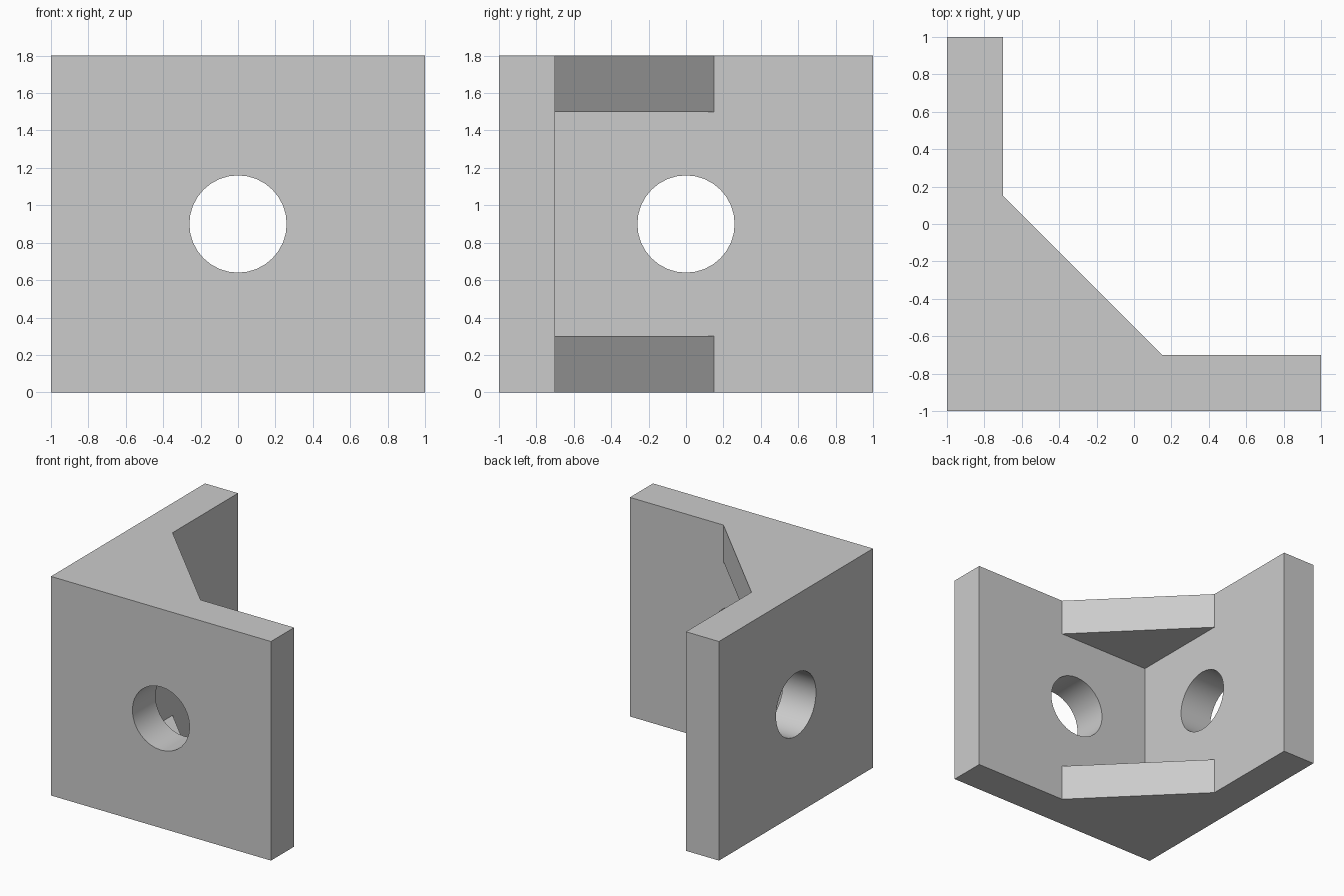
import bpy
import bmesh
from math import pi, radians
from mathutils import Matrix

cube = bpy.data.objects.get("Cube")
if cube:
    bpy.data.objects.remove(cube, do_unlink=True)

HEIGHT, INNER, GUSSET_END = 1.8, -0.7, 0.15
GUSSET_THICK, HOLE_RADIUS = 0.3, 0.26

grey = bpy.data.materials.new("plain grey")
grey.use_nodes = True
color = (0.6, 0.6, 0.6, 1)
grey.diffuse_color = color
grey.node_tree.nodes["Principled BSDF"].inputs["Base Color"].default_value = color


def make_object(name, bm):
    bmesh.ops.recalc_face_normals(bm, faces=bm.faces)
    mesh = bpy.data.meshes.new(name)
    bm.to_mesh(mesh)
    bm.free()
    mesh.materials.append(grey)
    obj = bpy.data.objects.new(name, mesh)
    bpy.context.collection.objects.link(obj)
    return obj


def prism(name, outline, bottom, top):
    bm = bmesh.new()
    face = bm.faces.new([bm.verts.new((x, y, bottom)) for x, y in outline])
    grown = bmesh.ops.extrude_face_region(bm, geom=[face])["geom"]
    verts = [v for v in grown if isinstance(v, bmesh.types.BMVert)]
    bmesh.ops.translate(bm, verts=verts, vec=(0, 0, top - bottom))
    return make_object(name, bm)


def hole_cutter(name, location, axis):
    bm = bmesh.new()
    bmesh.ops.create_cone(
        bm, cap_ends=True, segments=32, radius1=HOLE_RADIUS, radius2=HOLE_RADIUS,
        depth=0.6, matrix=Matrix.Translation(location) @ Matrix.Rotation(pi / 2, 4, axis))
    return make_object(name, bm)


# Bracket body: two walls joined by a diagonal corner
bracket = prism("corner_bracket", [
    (-1, -1), (1, -1), (1, INNER), (GUSSET_END, INNER),
    (INNER, GUSSET_END), (INNER, 1), (-1, 1)], 0, HEIGHT)

# Pocket between the top and bottom gussets, and a bolt hole in each wall
pocket = prism("pocket_cutter", [
    (INNER, INNER), (1.2, INNER), (1.2, 1.2), (INNER, 1.2)],
    GUSSET_THICK, HEIGHT - GUSSET_THICK)
wall = (INNER - 1) / 2
cutters = [pocket,
           hole_cutter("front_hole_cutter", (0, wall, HEIGHT / 2), 'X'),
           hole_cutter("side_hole_cutter", (wall, 0, HEIGHT / 2), 'Y')]

bpy.ops.object.select_all(action='DESELECT')
bpy.context.view_layer.objects.active = bracket
bracket.select_set(True)
for cutter in cutters:
    cutter.hide_render = True
    mod = bracket.modifiers.new(cutter.name, 'BOOLEAN')
    mod.operation = 'DIFFERENCE'
    mod.solver = 'EXACT'
    mod.object = cutter
    bpy.ops.object.modifier_apply(modifier=mod.name)
    bpy.data.objects.remove(cutter, do_unlink=True)

# Smooth hole walls, crisp edges elsewhere
bpy.ops.object.shade_smooth_by_angle(angle=radians(30))
